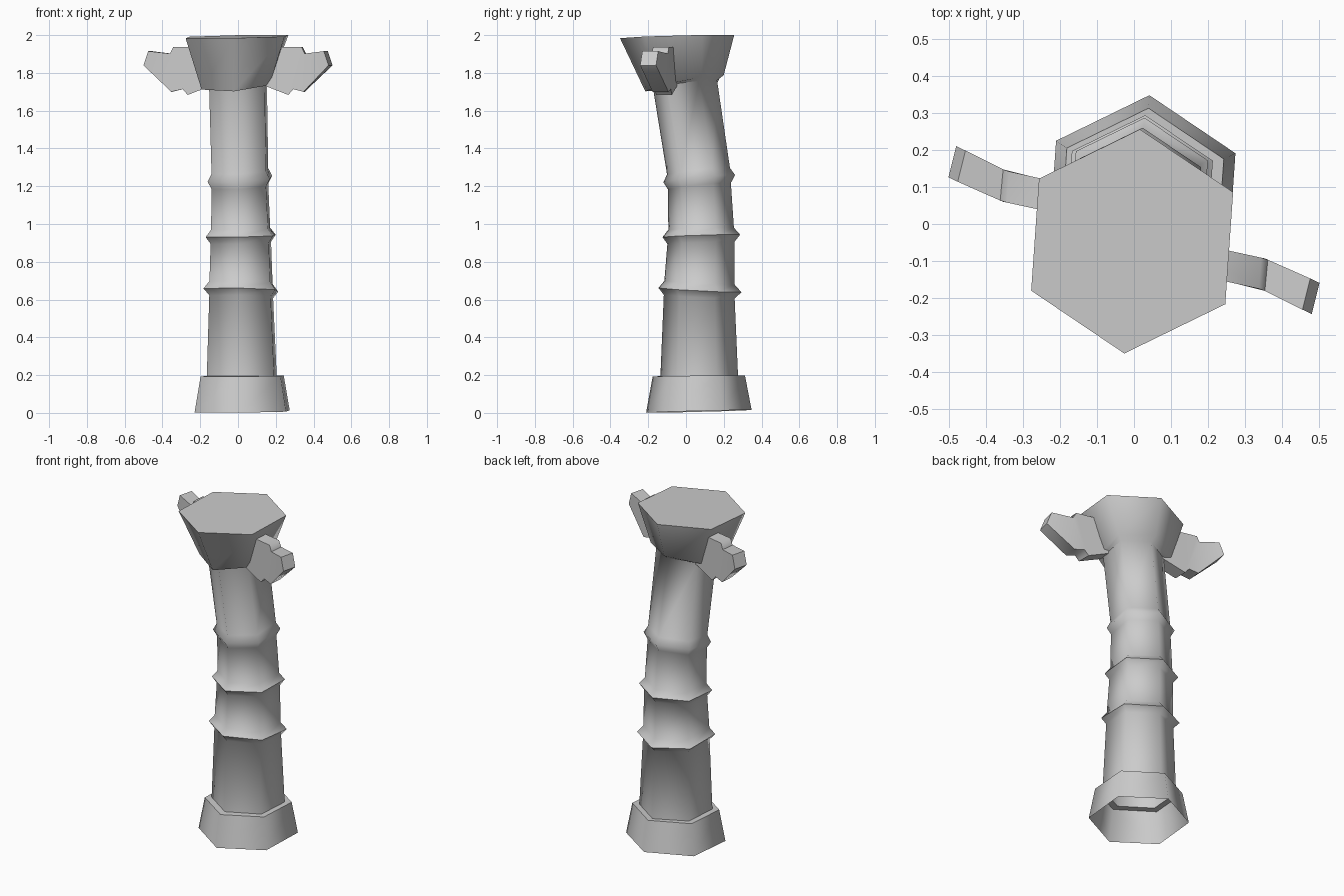
import bpy
import math
from mathutils import Vector

cube = bpy.data.objects.get("Cube")
if cube:
    bpy.data.objects.remove(cube, do_unlink=True)

stone = bpy.data.materials.new("grey_stone")
stone.use_nodes = True
GREY = (0.6, 0.6, 0.6, 1)
stone.diffuse_color = GREY
stone.node_tree.nodes["Principled BSDF"].inputs["Base Color"].default_value = GREY


def add_object(name, verts, faces, angle):
    mesh = bpy.data.meshes.new(name)
    mesh.from_pydata(verts, [], faces)
    mesh.materials.append(stone)
    obj = bpy.data.objects.new(name, mesh)
    bpy.context.collection.objects.link(obj)
    bpy.ops.object.select_all(action='DESELECT')
    obj.select_set(True)
    bpy.context.view_layer.objects.active = obj
    bpy.ops.object.mode_set(mode='EDIT')
    bpy.ops.mesh.select_all(action='SELECT')
    bpy.ops.mesh.normals_make_consistent(inside=False)
    bpy.ops.object.mode_set(mode='OBJECT')
    bpy.ops.object.shade_smooth_by_angle(angle=math.radians(angle))
    return obj


SIDES = 6
TURN = math.radians(26)


def hex_ring(cx, cy, z, r, tilt_x, tilt_y):
    ring = []
    for i in range(SIDES):
        a = TURN + math.tau * i / SIDES
        dx, dy = r * math.cos(a), r * math.sin(a)
        ring.append((cx + dx, cy + dy, z + tilt_x * dx + tilt_y * dy))
    return ring


# Bent hexagonal column: centre x, centre y, height, radius, tilt x, tilt y
rings = [
    (.022, .068, .008, .28, .01, .025),    # open foot
    (.022, .068, .195, .245, .01, .01),
    (.020, .070, .195, .206, 0, 0),
    (.017, .070, .615, .188, -.02, -.05),  # lower collar
    (.015, .074, .650, .220, -.02, -.05),
    (.016, .071, .690, .186, -.02, -.05),
    (.015, .079, .900, .178, .02, .03),    # middle collar
    (.014, .081, .937, .206, .02, .03),
    (.014, .080, .975, .174, .02, .03),
    (.010, .071, 1.20, .167, .05, .10),    # upper collar
    (.010, .070, 1.24, .190, .05, .10),
    (.010, .066, 1.28, .167, .05, .10),
    (0, -.005, 1.74, .17, .06, .12),       # flared head
    (-.006, -.008, 1.745, .208, .08, .20),
    (-.005, -.047, 1.992, .303, .02, .026),
]
verts, faces = [], []
for ring in rings:
    verts += hex_ring(*ring)
for k in range(len(rings) - 1):
    for i in range(SIDES):
        j = (i + 1) % SIDES
        a, b = k * SIDES, (k + 1) * SIDES
        faces.append((a + i, a + j, b + j, b + i))
faces.append(tuple(range(len(verts) - SIDES, len(verts))))
add_object("column", verts, faces, 65)

# Side fins: stepped outline in x and z, bent and thickened along y
outline = [(.12, 1.74), (.267, 1.683), (.292, 1.714), (.35, 1.70),
           (.49, 1.84), (.465, 1.915), (.357, 1.902), (.34, 1.936),
           (.12, 1.936)]


def fin(name, side, y_root):
    n = len(outline)
    verts = []
    for edge in (-.042, .042):
        for x, z in outline:
            bend = -.22 * (x - .25) - .25 * max(0, x - .35)
            lean = .25 * edge * min(1, max(0, (x - .3) / .15))
            verts.append(Vector((side * (x + lean), y_root + side * bend + side * edge, z)))
    # stacked quads between the lower and upper outline keep the sides clean
    pairs = [(0, 1, 7, 8), (1, 2, 6, 7), (2, 3, 6), (3, 4, 5, 6)]
    faces = [f for p in pairs for f in (p, tuple(i + n for i in reversed(p)))]
    faces += [(i, i + n, (i + 1) % n + n, (i + 1) % n) for i in range(n)]
    add_object(name, verts, faces, 65)


fin("left_fin", 1, -.113)
fin("right_fin", -1, .08)
